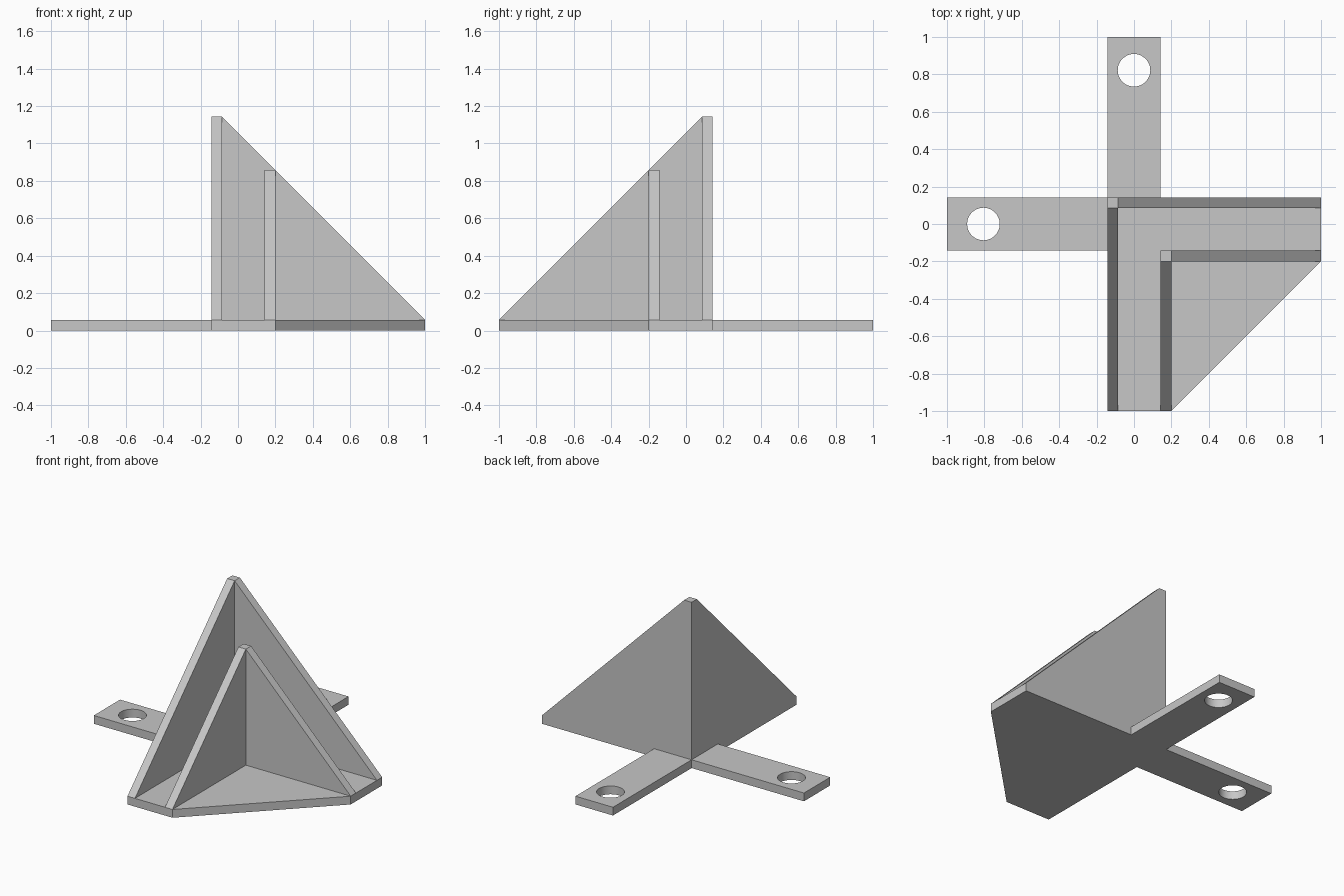
import bpy
import bmesh
from mathutils import Vector

cube = bpy.data.objects.get("Cube")
if cube:
    bpy.data.objects.remove(cube, do_unlink=True)

HALF = 0.143    # half width of the arms
WALL = 0.057    # plate thickness
OUT = HALF + WALL

# Single bare metal colour
grey = bpy.data.materials.new("light grey metal")
grey.use_nodes = True
colour = (0.57, 0.57, 0.57, 1)
grey.diffuse_color = colour
grey.node_tree.nodes["Principled BSDF"].inputs["Base Color"].default_value = colour


def extrude(name, points, direction):
    """Solid made by sweeping a flat outline along a direction."""
    bm = bmesh.new()
    face = bm.faces.new([bm.verts.new(p) for p in points])
    swept = bmesh.ops.extrude_face_region(bm, geom=[face])
    verts = [v for v in swept["geom"] if isinstance(v, bmesh.types.BMVert)]
    bmesh.ops.translate(bm, verts=verts, vec=Vector(direction))
    bmesh.ops.recalc_face_normals(bm, faces=bm.faces)
    mesh = bpy.data.meshes.new(name)
    bm.to_mesh(mesh)
    bm.free()
    mesh.materials.append(grey)
    obj = bpy.data.objects.new(name, mesh)
    bpy.context.collection.objects.link(obj)
    return obj


# Base plate: two mounting arms and a chamfered corner foot
outline = [(-1, -HALF), (-HALF, -HALF), (-HALF, -1), (OUT, -1), (1, -OUT),
           (1, HALF), (HALF, HALF), (HALF, 1), (-HALF, 1), (-HALF, HALF), (-1, HALF)]
base = extrude("base_plate", [(x, y, 0) for x, y in outline], (0, 0, WALL))

# Bolt holes through the arms
for x, y in ((-0.805, 0), (0, 0.822)):
    bpy.ops.mesh.primitive_cylinder_add(vertices=64, radius=0.087, depth=0.4, location=(x, y, 0))
    cutter = bpy.context.object
    cutter.name = "hole_cutter"
    cutter.hide_render = True
    cutter.data.materials.append(grey)
    cut = base.modifiers.new("bolt hole", 'BOOLEAN')
    cut.operation = 'DIFFERENCE'
    cut.solver = 'EXACT'
    cut.object = cutter
    bpy.ops.object.select_all(action='DESELECT')
    base.select_set(True)
    bpy.context.view_layer.objects.active = base
    bpy.ops.object.modifier_apply(modifier=cut.name)
    bpy.data.objects.remove(cutter, do_unlink=True)
bpy.ops.object.shade_smooth_by_angle()


def corner_walls(name, x, y):
    """Two triangular walls meeting upright at the outer corner (x, y)."""
    inner_x, inner_y = x + WALL, y - WALL
    top = WALL + 1 - inner_x
    # Wall along x includes the flat-topped corner post
    side = [(x, WALL), (1, WALL), (inner_x, top), (x, top)]
    extrude(name + "_left_wall", [(px, y, z) for px, z in side], (0, -WALL, 0))
    # Wall along y butts against it
    side = [(inner_y, WALL), (-1, WALL), (inner_y, top)]
    extrude(name + "_front_wall", [(x, py, z) for py, z in side], (WALL, 0, 0))


corner_walls("outer", -HALF, HALF)
corner_walls("inner", HALF, -HALF)
